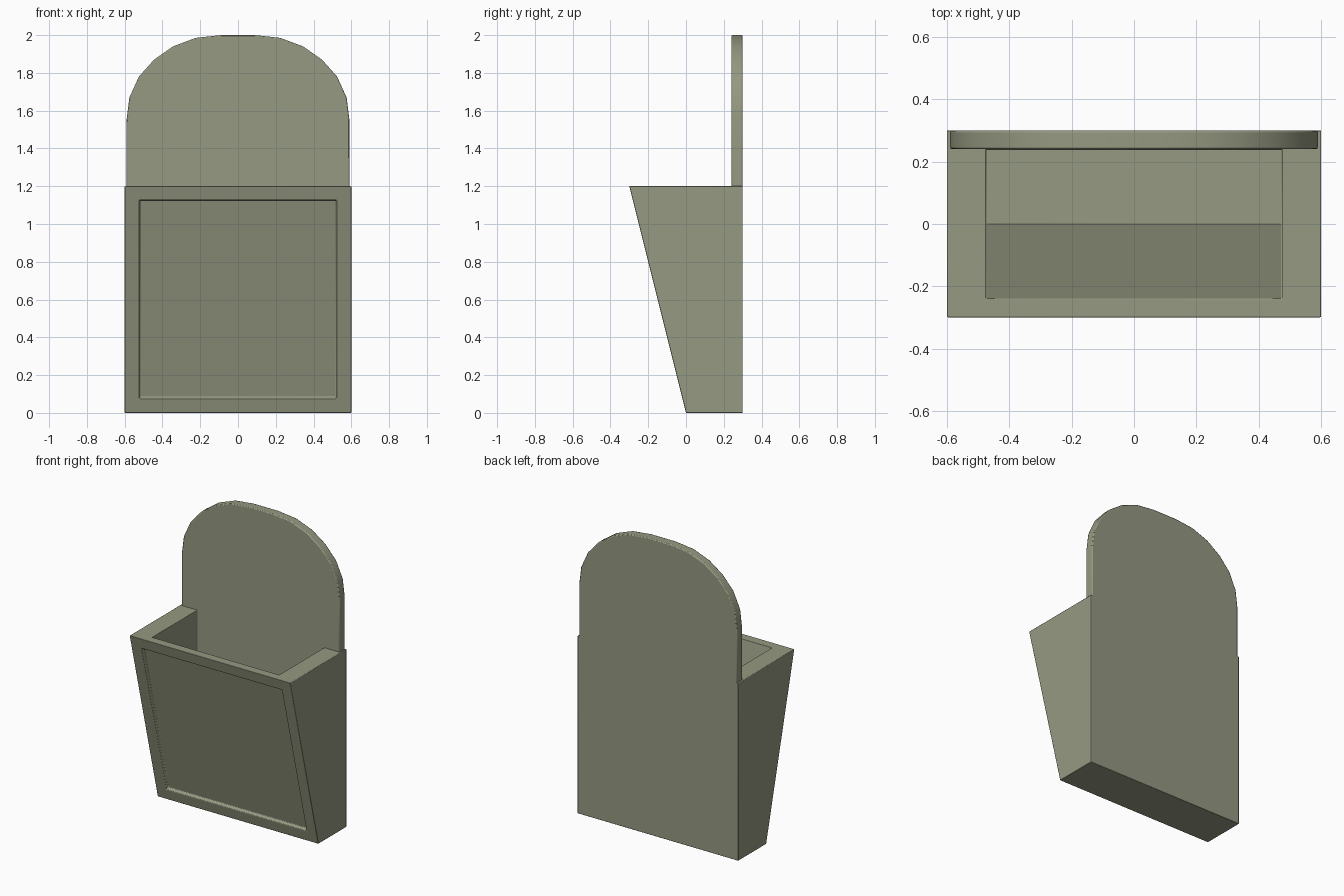
import bpy, bmesh

if "Cube" in bpy.data.objects:
    bpy.data.objects.remove(bpy.data.objects["Cube"])

mat = bpy.data.materials.new("olive")
mat.diffuse_color = (0.30, 0.32, 0.22, 1)
mat.use_nodes = True
mat.node_tree.nodes["Principled BSDF"].inputs["Base Color"].default_value = mat.diffuse_color


def finish(bm, name, bevel):
    bmesh.ops.recalc_face_normals(bm, faces=bm.faces)
    mesh = bpy.data.meshes.new(name)
    bm.to_mesh(mesh)
    bm.free()
    ob = bpy.data.objects.new(name, mesh)
    bpy.context.collection.objects.link(ob)
    mesh.materials.append(mat)
    mod = ob.modifiers.new("soft_edges", 'BEVEL')
    mod.width, mod.segments = bevel, 2
    mod.limit_method, mod.angle_limit = 'ANGLE', 0.8
    bpy.ops.object.select_all(action='DESELECT')
    ob.select_set(True)
    bpy.context.view_layer.objects.active = ob
    bpy.ops.object.shade_smooth_by_angle()
    return ob


# Open box: rings from the outer bottom, over the rim, down to the inner floor
# each ring: half width, front y, back y, z
rings = [(0.6, 0, 0.3, 0), (0.6, -0.3, 0.3, 1.2),
         (0.475, -0.24, 0.24, 1.2), (0.475, 0.0, 0.24, 0.22)]
bm = bmesh.new()
loops = [[bm.verts.new((x, y, z)) for x, y in ((-w, f), (w, f), (w, b), (-w, b))]
         for w, f, b, z in rings]
walls = []
for lo, hi in zip(loops, loops[1:]):
    for i in range(4):
        j = (i + 1) % 4
        walls.append(bm.faces.new((lo[i], lo[j], hi[j], hi[i])))
bm.faces.new(loops[0])
bm.faces.new(loops[-1])
bmesh.ops.recalc_face_normals(bm, faces=bm.faces)

# Recessed panel on the sloping front
front = walls[0]
bmesh.ops.inset_region(bm, faces=[front], thickness=0.075, use_even_offset=True)
bmesh.ops.inset_region(bm, faces=[front], thickness=0.008, depth=-0.02,
                       use_even_offset=True)
finish(bm, "box", 0.003)

# Arched back board
half = [(0.59, 1.19), (0.59, 1.55), (0.575, 1.67), (0.525, 1.78),
        (0.445, 1.87), (0.345, 1.94), (0.225, 1.985), (0.09, 2.0)]
outline = half + [(-x, z) for x, z in reversed(half)]
bm = bmesh.new()
face = bm.faces.new([bm.verts.new((x, 0.24, z)) for x, z in outline])
ext = bmesh.ops.extrude_face_region(bm, geom=[face])
bmesh.ops.translate(bm, vec=(0, 0.06, 0),
                    verts=[g for g in ext["geom"] if isinstance(g, bmesh.types.BMVert)])
finish(bm, "back_board", 0.006)
